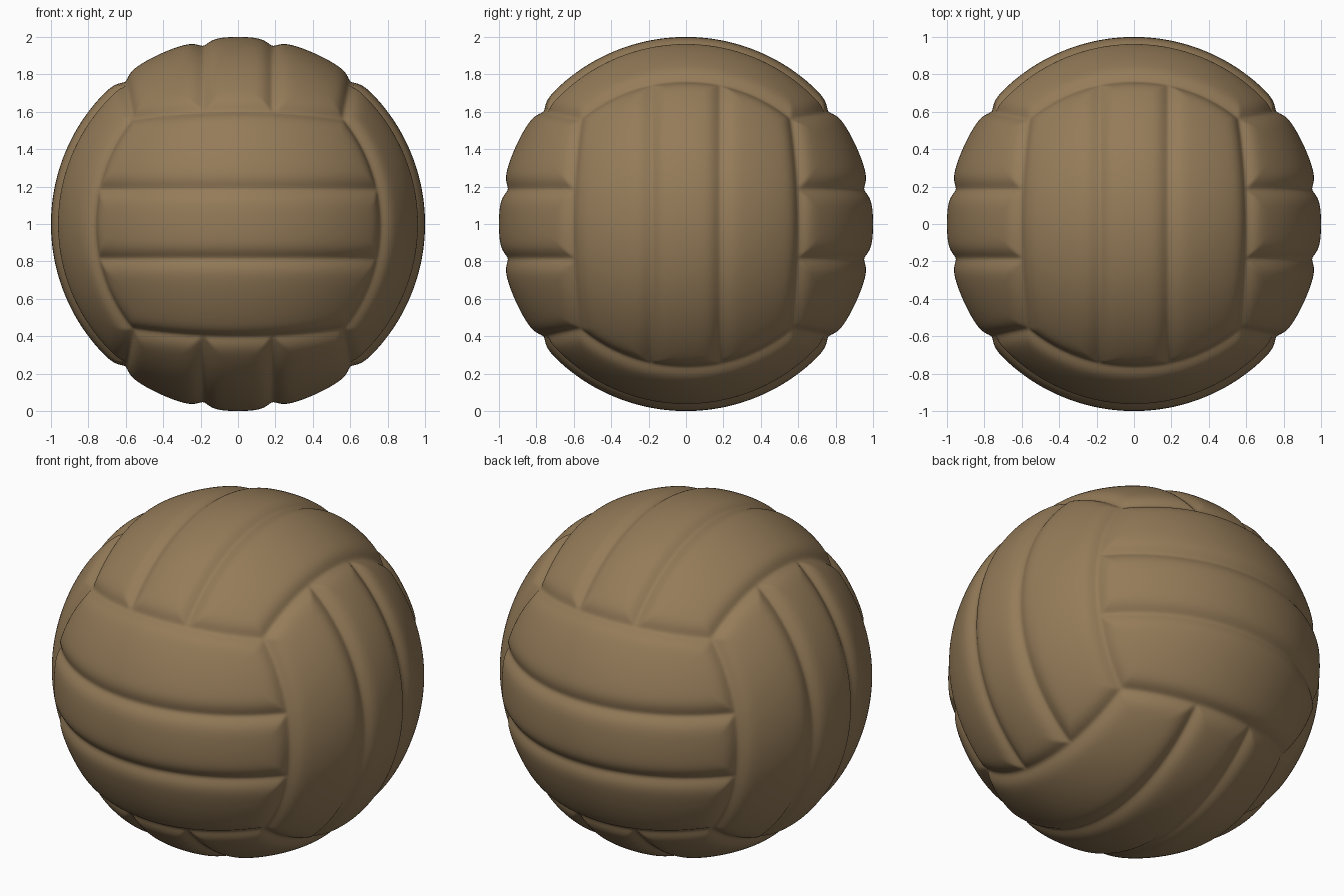
import bpy, bmesh, math

if "Cube" in bpy.data.objects:
    bpy.data.objects.remove(bpy.data.objects["Cube"])

SEAM = 0.19      # offset of the two inner seams of each face
DEPTH = 0.03     # groove depth
WIDTH = 0.045    # groove softness


def border(t):
    """Half width of a three-strip face, measured at height t along its strips."""
    return 0.62 - 0.13 * t * t


def seam_distance(p):
    """Distance from a unit-sphere point to the nearest panel seam."""
    best, width_pos = -9.0, 0.0
    for i in range(3):
        n, w, l = abs(p[i]), abs(p[(i + 1) % 3]), abs(p[(i + 2) % 3])
        margin = min(border(l) - w, n - border(w))
        if margin > best:
            best, width_pos = margin, w
    return min(max(best, 0.0) / 0.78, abs(width_pos - SEAM))


# Ball: evenly subdivided cube mapped to a sphere
bm = bmesh.new()
bmesh.ops.create_cube(bm, size=2)
bmesh.ops.subdivide_edges(bm, edges=bm.edges[:], cuts=119, use_grid_fill=True)
for v in bm.verts:
    for i in range(3):
        v.co[i] = math.tan(v.co[i] * math.pi / 4)
    v.co.normalize()
    # Press the stitched grooves between the 18 panels
    d = seam_distance(v.co)
    v.co *= 1 - DEPTH * math.exp(-(d / WIDTH) ** 1.5)
    v.co.z += 1
for f in bm.faces:
    f.smooth = True
mesh = bpy.data.meshes.new("ball")
bm.to_mesh(mesh)
bm.free()

# Tan leather
mat = bpy.data.materials.new("tan_leather")
mat.diffuse_color = (0.3, 0.2, 0.1, 1)
mat.use_nodes = True
mat.node_tree.nodes["Principled BSDF"].inputs["Base Color"].default_value = mat.diffuse_color
mesh.materials.append(mat)
ball = bpy.data.objects.new("ball", mesh)
bpy.context.collection.objects.link(ball)
